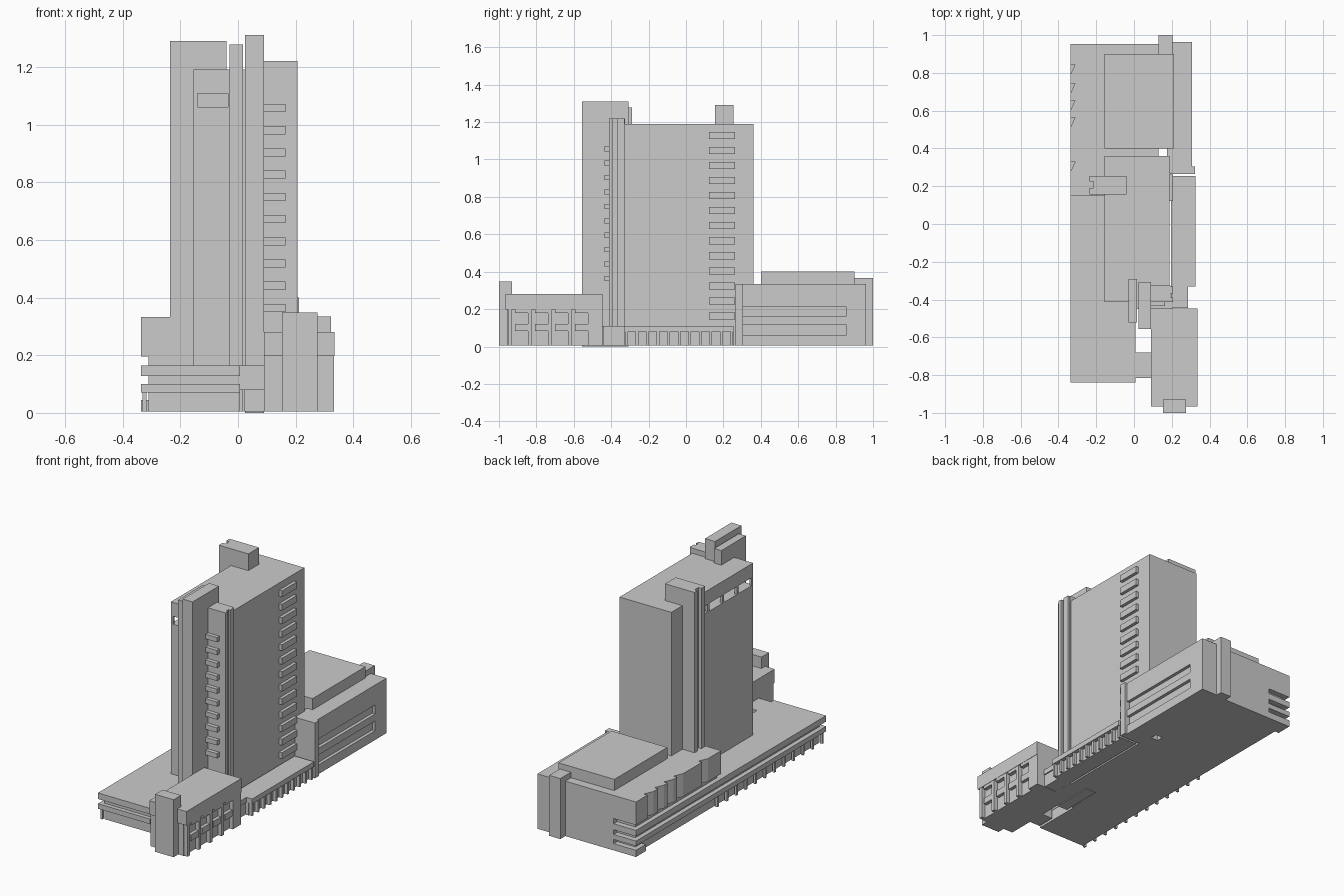
import bpy, bmesh


def prism(name, pts, z0, z1):
    """Extrude a plan outline between two heights."""
    bm = bmesh.new()
    face = bm.faces.new([bm.verts.new((x, y, z0)) for x, y in pts])
    ext = bmesh.ops.extrude_face_region(bm, geom=[face])
    for v in ext["geom"]:
        if isinstance(v, bmesh.types.BMVert):
            v.co.z = z1
    bmesh.ops.recalc_face_normals(bm, faces=bm.faces)
    me = bpy.data.meshes.new(name)
    bm.to_mesh(me)
    bm.free()
    ob = bpy.data.objects.new(name, me)
    bpy.context.collection.objects.link(ob)
    return ob


def box(name, x0, x1, y0, y1, z0, z1):
    return prism(name, [(x0, y0), (x1, y0), (x1, y1), (x0, y1)], z0, z1)


# Tower shaft with an open corner loggia near the top
box("tower_shaft", -0.155, 0.187, -0.412, 0.36, 0.005, 1.06)
box("tower_loggia_core", -0.035, 0.187, -0.412, 0.36, 1.06, 1.107)
box("tower_loggia_end", -0.155, -0.035, 0.155, 0.36, 1.06, 1.107)
box("tower_top", -0.155, 0.187, -0.412, 0.36, 1.107, 1.19)
for i in range(5):
    y = -0.412 + i * 0.138
    box("loggia_post", -0.155, -0.14, y, y + 0.015, 1.06, 1.107)

# West stair core with a notch in its outer face
prism("west_core", [(-0.04, 0.155), (-0.04, 0.255), (-0.235, 0.255), (-0.235, 0.225),
                    (-0.215, 0.225), (-0.215, 0.19), (-0.235, 0.19), (-0.235, 0.155)],
      0.16, 1.29)

# Front shafts
box("front_shaft_slim", -0.03, 0.017, -0.522, -0.29, 0.005, 1.277)
box("front_shaft_tall", 0.024, 0.09, -0.557, -0.308, 0, 1.31)
box("front_shaft_link", 0.015, 0.026, -0.45, -0.41, 0.005, 1.19)
box("corner_shaft", 0.09, 0.194, -0.412, -0.325, 0.005, 1.22)
for y0, y1 in ((-0.412, -0.39), (-0.368, -0.33)):
    box("corner_fin", 0.19, 0.206, y0, y1, 0.005, 1.22)

# Balcony stacks
for i in range(10):
    z = 0.35 + i * 0.077
    box("front_balcony", 0.09, 0.165, -0.435, -0.41, z, z + 0.028)
for i in range(13):
    z = 0.144 + i * 0.0805
    box("east_balcony", 0.185, 0.206, 0.122, 0.262, z, z + 0.038)

# West podium: recessed wall, two projecting slabs, ground posts
box("podium_wall", -0.31, 0.005, -0.815, 0.16, 0.005, 0.13)
box("podium_roof", -0.337, 0.007, -0.84, 0.16, 0.128, 0.164)
box("podium_mid_slab", -0.337, 0.007, -0.84, 0.90, 0.07, 0.10)
for i in range(12):
    y = -0.825 + i * 0.09
    box("podium_post", -0.332, -0.318, y, y + 0.014, 0.005, 0.075)

# Rear block: recessed lower storeys, saw-toothed upper storey
prism("rear_lower", [(-0.31, 0.15), (0.13, 0.15), (0.13, 0.953), (-0.19, 0.953),
                     (-0.19, 0.92), (-0.31, 0.92)], 0.005, 0.2)
west = []
for y in (0.33, 0.565, 0.655, 0.745, 0.845):
    west += [(-0.337, y - 0.055), (-0.312, y), (-0.337, y)]
prism("rear_upper", [(-0.337, 0.15)] + west + [(-0.337, 0.953), (0.13, 0.953), (0.13, 0.15)],
      0.195, 0.333)
for z0, z1 in ((0.005, 0.045), (0.07, 0.10), (0.128, 0.164)):
    box("rear_corner_slab", -0.337, -0.185, 0.86, 0.953, z0, z1)
box("rear_roof_slab", -0.337, -0.30, 0.15, 0.87, 0.128, 0.164)
box("rear_penthouse", -0.157, 0.212, 0.40, 0.90, 0.333, 0.40)
box("rear_stair", 0.13, 0.203, 0.895, 1.0, 0.005, 0.366)

# Rear east wing with two long window recesses
box("rear_east_core", 0.13, 0.288, 0.40, 0.963, 0.005, 0.333)
box("rear_east_link", 0.175, 0.288, 0.27, 0.41, 0.005, 0.333)
for z0, z1 in ((0.005, 0.06), (0.118, 0.16), (0.214, 0.333)):
    box("rear_east_band", 0.285, 0.307, 0.29, 0.86, z0, z1)
box("rear_east_end", 0.285, 0.307, 0.855, 0.963, 0.005, 0.333)
box("rear_east_fin", 0.19, 0.322, 0.265, 0.305, 0.005, 0.335)

# East arcade: flat roof on columns in front of a recessed wall
prism("arcade_roof", [(0.197, -0.445), (0.287, -0.445), (0.287, -0.33), (0.325, -0.33),
                      (0.325, 0.253), (0.197, 0.253)], 0.08, 0.11)
prism("arcade_wall", [(0.197, -0.445), (0.28, -0.445), (0.28, -0.33), (0.30, -0.33),
                      (0.30, 0.253), (0.197, 0.253)], 0.005, 0.082)
for i in range(11):
    y = -0.325 + i * 0.0562
    box("arcade_column", 0.298, 0.32, y, y + 0.014, 0.005, 0.082)
box("arcade_link", 0.09, 0.2, -0.45, -0.40, 0.005, 0.11)

# Front east wing: overhanging top storey, bays with pillars and boxes
box("wing_top", 0.09, 0.335, -0.965, -0.447, 0.197, 0.28)
box("wing_wall", 0.09, 0.31, -0.955, -0.447, 0.005, 0.2)
box("wing_stair", 0.153, 0.275, -1.0, -0.93, 0.005, 0.348)
for i in range(5):
    y = -0.952 + i * 0.107
    box("wing_pillar", 0.305, 0.333, y, y + 0.022, 0.005, 0.2)
    if i < 4:
        box("bay_box", 0.305, 0.33, y + 0.037, y + 0.107, 0.083, 0.12)
        box("bay_header", 0.305, 0.333, y + 0.037, y + 0.107, 0.178, 0.2)
box("wing_end_wall", 0.30, 0.333, -0.505, -0.447, 0.005, 0.2)

# Bridge between podium and wing
box("bridge_deck", 0.005, 0.092, -0.815, -0.68, 0.08, 0.164)
box("bridge_base", 0.02, 0.092, -0.80, -0.69, 0.005, 0.082)
